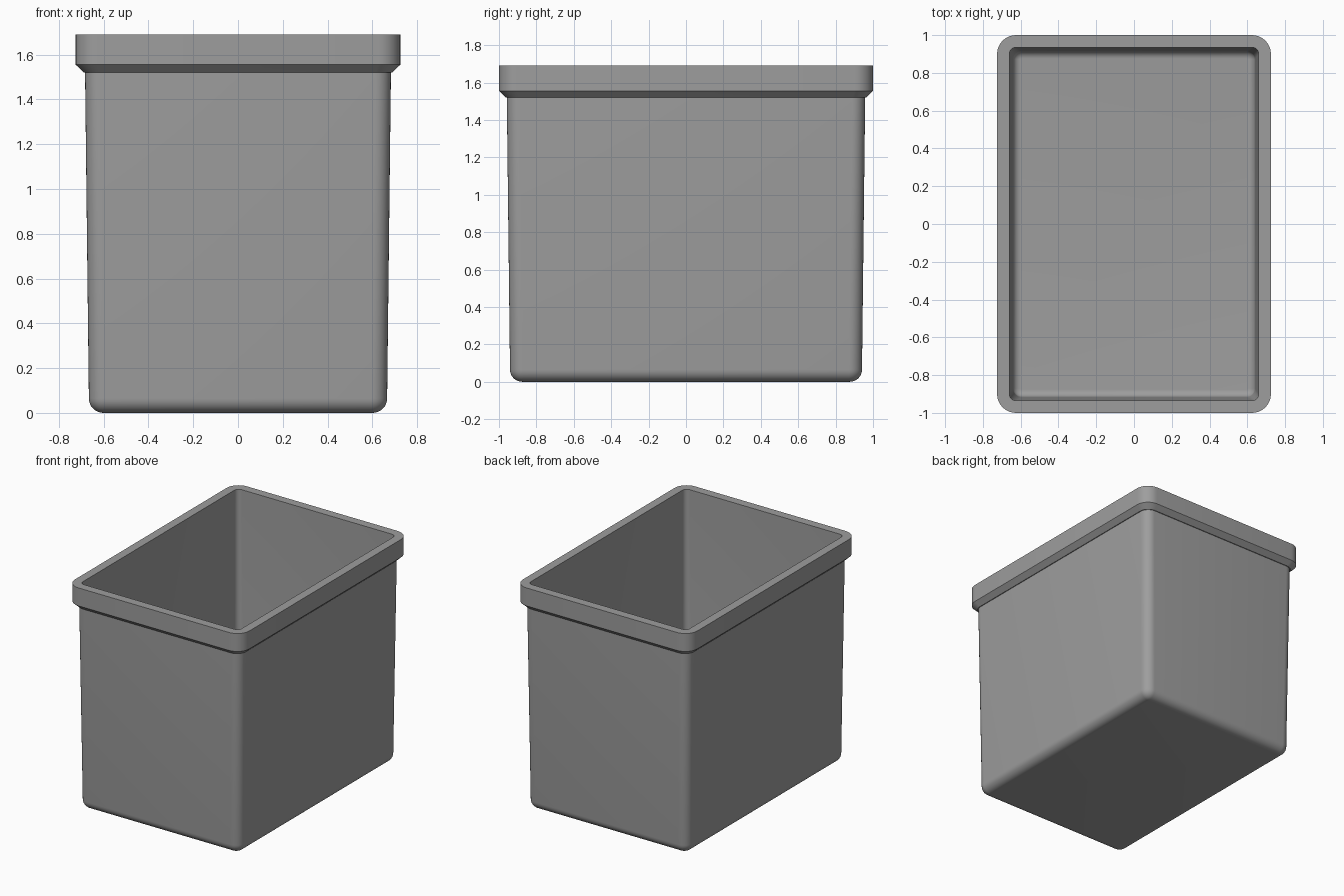
import bpy, bmesh, math

if "Cube" in bpy.data.objects:
    bpy.data.objects.remove(bpy.data.objects["Cube"])

SEG = 8  # segments per rounded corner


def ring(bm, hx, hy, r, z):
    """Rounded rectangle loop with half sizes hx, hy and corner radius r."""
    verts = []
    for k, (sx, sy) in enumerate([(1, 1), (-1, 1), (-1, -1), (1, -1)]):
        for i in range(SEG + 1):
            a = math.pi / 2 * (k + i / SEG)
            verts.append(bm.verts.new((sx * (hx - r) + r * math.cos(a),
                                       sy * (hy - r) + r * math.sin(a), z)))
    return verts


def fillet(hx, hy, corner, z, r):
    """Loops that round the wall into the floor, from floor to wall."""
    loops = []
    for i in range(SEG + 1):
        a = math.pi / 2 * i / SEG
        inset = r * (1 - math.sin(a))
        loops.append((hx - inset, hy - inset, max(corner - inset, 0.004),
                      z + r * (1 - math.cos(a))))
    return loops


# Outside from the base up, over the rim, then down the inside to the floor
outer_base = fillet(0.666, 0.941, 0.07, 0.0, 0.065)
rim = [
    (0.683, 0.958, 0.07, 1.52),    # top of tapered wall
    (0.689, 0.964, 0.076, 1.52),   # small ledge
    (0.725, 1.0, 0.10, 1.555),     # chamfer under the rim
    (0.725, 1.0, 0.10, 1.69),      # outer rim edge
    (0.66, 0.935, 0.035, 1.69),    # inner rim edge
]
inner_base = fillet(0.641, 0.916, 0.045, 0.025, 0.04)[::-1]

bm = bmesh.new()
rings = [ring(bm, *p) for p in outer_base + rim + inner_base]
n = len(rings[0])
for a, b in zip(rings, rings[1:]):
    for i in range(n):
        j = (i + 1) % n
        bm.faces.new((a[i], a[j], b[j], b[i]))
bm.faces.new(rings[0][::-1])   # underside
bm.faces.new(rings[-1])        # inside floor
bmesh.ops.recalc_face_normals(bm, faces=bm.faces[:])

mesh = bpy.data.meshes.new("storage_bin")
bm.to_mesh(mesh)
bm.free()
bin_obj = bpy.data.objects.new("storage_bin", mesh)
bpy.context.collection.objects.link(bin_obj)

# Grey plastic
mat = bpy.data.materials.new("grey_plastic")
mat.diffuse_color = (0.34, 0.34, 0.34, 1)
mat.use_nodes = True
mat.node_tree.nodes["Principled BSDF"].inputs["Base Color"].default_value = mat.diffuse_color
mesh.materials.append(mat)

bpy.context.view_layer.objects.active = bin_obj
bin_obj.select_set(True)
bpy.ops.object.shade_smooth_by_angle(angle=math.radians(30))
